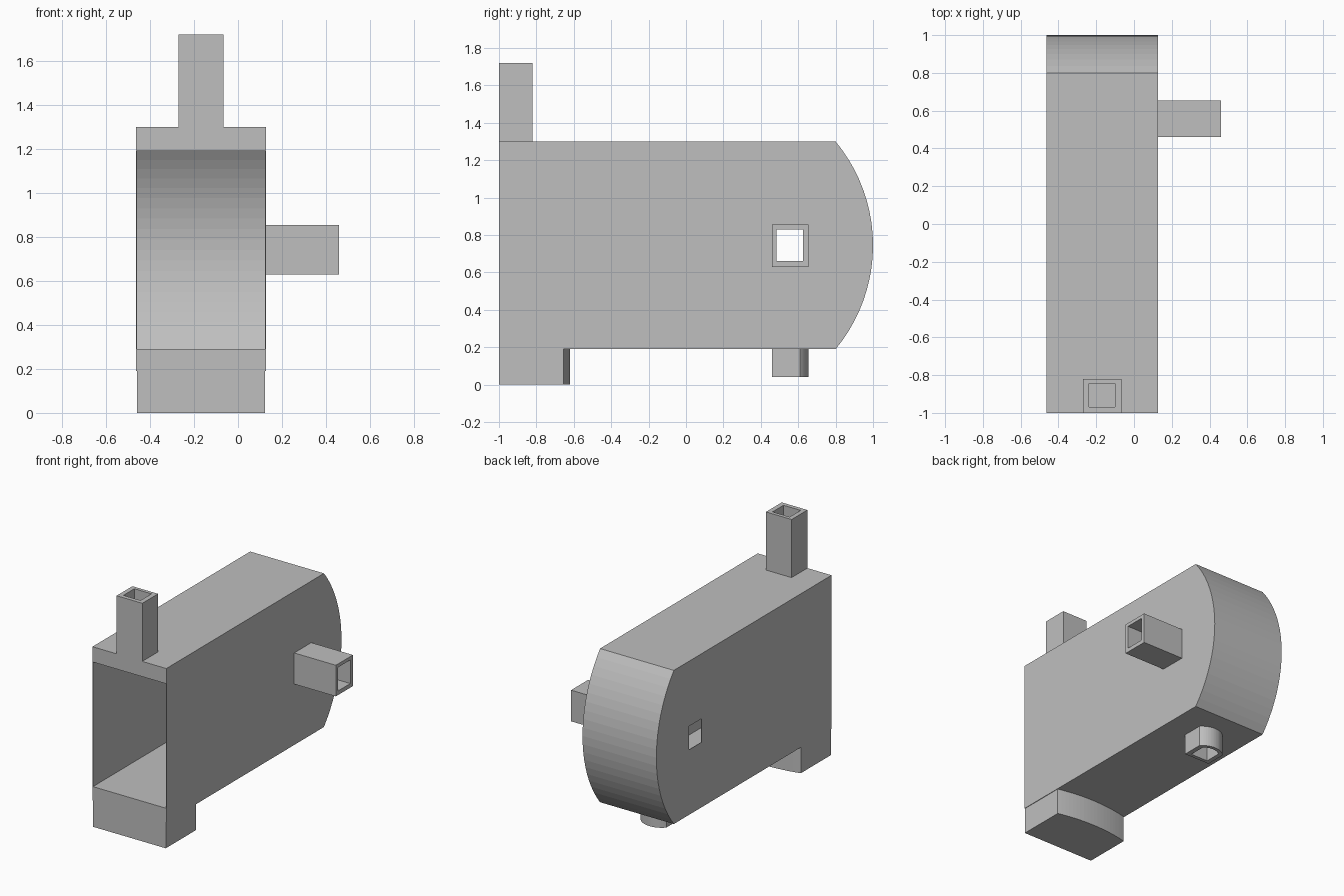
import bpy
import bmesh
from math import sin, cos, asin
from mathutils import Vector

if "Cube" in bpy.data.objects:
    bpy.data.objects.remove(bpy.data.objects["Cube"])

GREY = (0.52, 0.52, 0.52, 1)
grey = bpy.data.materials.new("light_grey")
grey.use_nodes = True
grey.diffuse_color = GREY
grey.node_tree.nodes["Principled BSDF"].inputs["Base Color"].default_value = GREY


def outline(a0, a1, y0, y1, apex=None, steps=20):
    """Rectangle of (a, y) points whose +y end may bulge out to apex in an arc."""
    pts = [(a0, y0), (a1, y0)]
    if apex is None:
        return pts + [(a1, y1), (a0, y1)]
    half, rise = (a1 - a0) / 2, apex - y1
    radius = (half * half + rise * rise) / (2 * rise)
    sweep = asin(half / radius)
    for i in range(steps + 1):
        t = sweep * (1 - 2 * i / steps)
        pts.append(((a0 + a1) / 2 + radius * sin(t), apex - radius + radius * cos(t)))
    return pts


def prism(name, pts, axis, lo, hi):
    """Extrude (a, y) points along x (a is height) or z (a is x)."""
    def place(a, y, t):
        return Vector((t, y, a)) if axis == "x" else Vector((a, y, t))
    bm = bmesh.new()
    face = bm.faces.new([bm.verts.new(place(a, y, lo)) for a, y in pts])
    moved = bmesh.ops.extrude_face_region(bm, geom=[face])["geom"]
    bmesh.ops.translate(bm, vec=place(0, 0, hi - lo),
                        verts=[v for v in moved if isinstance(v, bmesh.types.BMVert)])
    bmesh.ops.recalc_face_normals(bm, faces=bm.faces[:])
    mesh = bpy.data.meshes.new(name)
    bm.to_mesh(mesh)
    bm.free()
    mesh.materials.append(grey)
    obj = bpy.data.objects.new(name, mesh)
    bpy.context.collection.objects.link(obj)
    return obj


def cut(obj, *cutters):
    bpy.context.view_layer.objects.active = obj
    for cutter in cutters:
        mod = obj.modifiers.new("cut", "BOOLEAN")
        mod.operation = "DIFFERENCE"
        mod.solver = "EXACT"
        mod.object = cutter
        bpy.ops.object.modifier_apply(modifier=mod.name)


LEFT, RIGHT = -0.463, 0.127
WALL = 0.004
BOTTOM, TOP = 0.19, 1.30

# Solid parts
housing = prism("housing", outline(BOTTOM, TOP, -1, 0.8, 1.0), "x", LEFT, RIGHT)
foot = prism("front_foot", outline(LEFT + WALL, RIGHT - WALL, -1, -0.655, -0.62),
             "z", 0, BOTTOM)
chimney = prism("chimney", outline(-0.27, -0.065, -1, -0.82), "z", TOP, 1.72)
side_tube = prism("side_tube", outline(0.63, 0.855, 0.46, 0.655), "x", RIGHT, 0.46)
drain = prism("drain_tube", outline(-0.27, -0.065, 0.46, 0.61, 0.655), "z", 0.04, BOTTOM)

# Cavity and bores
cavity = prism("cavity_cutter", outline(0.29, 1.19, -1.1, 0.755, 0.9), "x",
               LEFT + WALL, RIGHT - WALL)
chimney_bore = prism("chimney_cutter", outline(-0.237, -0.1, -0.97, -0.845), "z", 1.1, 1.8)
side_bore = prism("side_cutter", outline(0.66, 0.83, 0.485, 0.625), "x", -0.6, 0.6)
drain_bore = prism("drain_cutter", outline(-0.237, -0.1, 0.485, 0.605, 0.63), "z", -0.1, 0.4)

cut(housing, cavity, chimney_bore, side_bore, drain_bore)
cut(chimney, chimney_bore)
cut(side_tube, side_bore)
cut(drain, drain_bore)
for cutter in (cavity, chimney_bore, side_bore, drain_bore):
    bpy.data.objects.remove(cutter)
